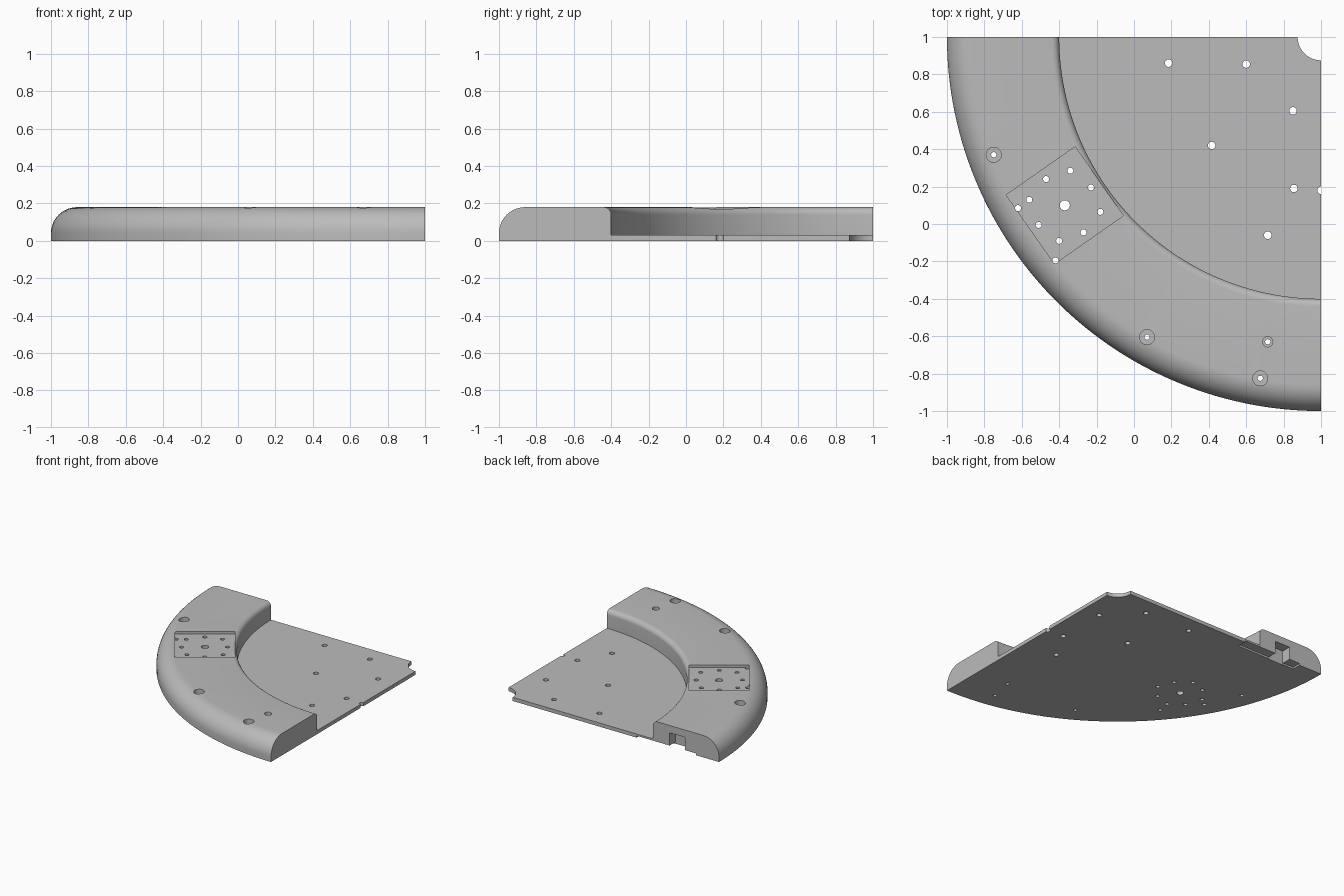
import bpy, bmesh, math
from mathutils import Matrix, Vector

cube = bpy.data.objects.get("Cube")
if cube:
    bpy.data.objects.remove(cube)

grey = bpy.data.materials.new("matte_grey")
grey.use_nodes = True
grey.diffuse_color = (0.5, 0.5, 0.5, 1)
grey.node_tree.nodes["Principled BSDF"].inputs["Base Color"].default_value = (0.5, 0.5, 0.5, 1)

CENTRE = Vector((1, 1, 0))
TOP, PLATE = 0.18, 0.03


def make_object(name, bm):
    bmesh.ops.recalc_face_normals(bm, faces=bm.faces)
    mesh = bpy.data.meshes.new(name)
    bm.to_mesh(mesh)
    bm.free()
    mesh.materials.append(grey)
    obj = bpy.data.objects.new(name, mesh)
    bpy.context.collection.objects.link(obj)
    return obj


def fillet(r, z, radius, start, end, steps):
    angles = [math.radians(start + (end - start) * i / steps) for i in range(steps + 1)]
    return [(r + radius * math.cos(a), z + radius * math.sin(a)) for a in angles]


def add_cylinder(bm, x, y, radius, z0, z1, segments=24):
    bmesh.ops.create_cone(bm, cap_ends=True, segments=segments, radius1=radius, radius2=radius,
                          depth=z1 - z0, matrix=Matrix.Translation((x, y, (z0 + z1) / 2)))


def add_box(bm, centre, size, turn=0):
    bmesh.ops.create_cube(bm, size=1, matrix=Matrix.Translation(centre)
                          @ Matrix.Rotation(math.radians(turn), 4, 'Z') @ Matrix.Diagonal((*size, 1)))


def cut(target, bm, name):
    cutter = make_object(name, bm)
    cutter.hide_render = True
    mod = target.modifiers.new(name, 'BOOLEAN')
    mod.operation, mod.solver, mod.object = 'DIFFERENCE', 'EXACT', cutter
    bpy.context.view_layer.objects.active = target
    bpy.ops.object.modifier_apply(modifier=name)
    bpy.data.objects.remove(cutter)


# Quarter-round base: floor plate and raised rim swept as one profile
profile = [(0.125, 0), (2, 0)]
profile += fillet(1.86, TOP - 0.14, 0.14, 0, 90, 14)
profile += fillet(1.44, TOP - 0.04, 0.04, 90, 180, 8)
profile += [(1.4, PLATE), (0.125, PLATE)]
STEPS = 72
bm = bmesh.new()
rings = []
for i in range(STEPS + 1):
    a = math.pi + math.pi / 2 * i / STEPS
    rings.append([bm.verts.new(CENTRE + Vector((r * math.cos(a), r * math.sin(a), z)))
                  for r, z in profile])
for a, b in zip(rings, rings[1:]):
    for j in range(len(profile)):
        k = (j + 1) % len(profile)
        bm.faces.new((a[j], a[k], b[k], b[j]))
bm.faces.new(rings[0])
bm.faces.new(rings[-1])
base = make_object("quarter_round_base", bm)

# Square mounting pocket in the rim
bm = bmesh.new()
add_box(bm, (-0.37, 0.1, TOP + 0.03), (0.45, 0.45, 0.1), 35)
cut(base, bm, "mounting_pocket")

# Wide screw seats
bm = bmesh.new()
for x, y, r in [(-0.75, 0.37, 0.04), (0.07, -0.605, 0.04), (0.675, -0.825, 0.04), (0.715, -0.63, 0.027)]:
    add_cylinder(bm, x, y, r, 0.09, 0.3, 32)
cut(base, bm, "screw_seats")

# Through holes: floor plate, screws, pocket pattern
plate_holes = [(0.185, 0.86), (0.6, 0.855), (0.85, 0.605), (0.415, 0.42),
               (0.855, 0.19), (0.715, -0.06), (1.0, 0.18)]
screw_holes = [(-0.75, 0.37), (0.07, -0.605), (0.675, -0.825), (0.715, -0.63)]
pocket_holes = [(-0.34, 0.285), (-0.47, 0.24), (-0.23, 0.195), (-0.56, 0.13), (-0.62, 0.085),
                (-0.18, 0.065), (-0.51, -0.005), (-0.27, -0.045), (-0.4, -0.09), (-0.42, -0.195)]
bm = bmesh.new()
for holes, r in ((plate_holes, 0.02), (screw_holes, 0.014), (pocket_holes, 0.016), ([(-0.37, 0.1)], 0.027)):
    for x, y in holes:
        add_cylinder(bm, x, y, r, -0.1, 0.4)
cut(base, bm, "through_holes")

# Cable recess in the back end of the rim, with a shallow slot below it
bm = bmesh.new()
add_box(bm, (-0.62, 1.0, 0.02), (0.14, 0.16, 0.2))
cut(base, bm, "cable_recess")
bm = bmesh.new()
add_box(bm, (-0.52, 1.0, -0.02), (0.54, 0.15, 0.07))
cut(base, bm, "cable_slot")

# Smooth the curved faces and keep the edges crisp
bpy.ops.object.select_all(action='DESELECT')
base.select_set(True)
bpy.context.view_layer.objects.active = base
bpy.ops.object.shade_smooth_by_angle(angle=math.radians(30))
